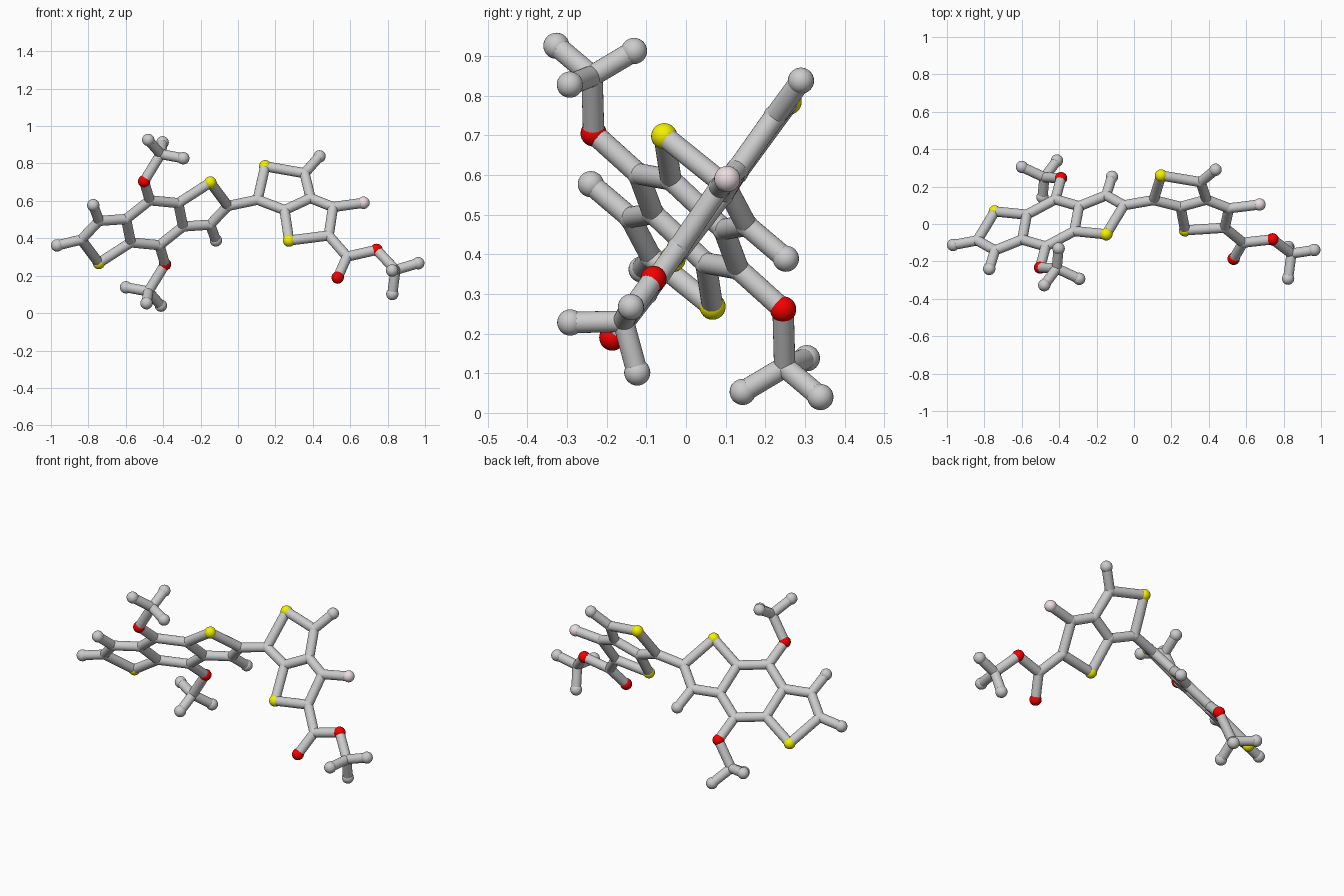
import bpy, bmesh
from mathutils import Vector, Matrix

if "Cube" in bpy.data.objects:
    bpy.data.objects.remove(bpy.data.objects["Cube"])

ROD_R, TIP_R, JOINT_R = 0.027, 0.033, 0.029

# Left fused-ring unit: half of the atoms as offsets from its centre,
# the other half follows by point symmetry (suffix "m")
CENTRE = Vector((-0.446, 0.006, 0.483))
half = {
    "S": (0.298, -0.061, 0.215), "C9": (0.392, 0.094, 0.090),
    "C10": (0.297, 0.147, -0.010), "H10": (0.328, 0.246, -0.094),
    "C8": (0.152, 0.089, -0.020), "C7": (0.127, -0.044, 0.105),
    "C5": (-0.026, -0.126, 0.120), "O": (-0.056, -0.239, 0.222),
    "Ca": (0.033, -0.243, 0.367), "Ma": (-0.034, -0.333, 0.443),
    "Mb": (0.043, -0.137, 0.430), "Mc": (0.153, -0.299, 0.345),
}
atoms = {}
for name, off in half.items():
    atoms[name] = CENTRE + Vector(off)
    atoms[name + "m"] = CENTRE - Vector(off)

half_bonds = ["S C9", "C9 C10", "C10 H10", "C10 C8", "C8 C7", "C7 S", "C7 C5",
              "C5 O", "O Ca", "Ca Ma", "Ca Mb", "Ca Mc"]
bonds = [b.split() for b in half_bonds]
bonds += [[n + "m" for n in b] for b in bonds]
bonds += [["C5", "C8m"], ["C5m", "C8"]]

# Right fused-ring unit with its side chain
right = {
    "C11": (0.105, 0.128, 0.606), "S3": (0.145, 0.259, 0.785),
    "C12": (0.356, 0.224, 0.748), "H12": (0.436, 0.290, 0.838),
    "C13": (0.388, 0.130, 0.615), "C14": (0.249, 0.092, 0.551),
    "S4": (0.273, -0.034, 0.388), "C15": (0.508, 0.084, 0.567),
    "F": (0.671, 0.104, 0.590), "C16": (0.485, -0.020, 0.415),
    "C17": (0.583, -0.100, 0.302), "O3": (0.533, -0.186, 0.190),
    "O4": (0.741, -0.082, 0.338), "C18": (0.842, -0.158, 0.231),
    "Me1": (0.964, -0.139, 0.267), "Me2": (0.825, -0.123, 0.102),
    "Me3": (0.824, -0.292, 0.228), "Hend": (-0.967, -0.112, 0.362),
}
atoms.update({k: Vector(v) for k, v in right.items()})
bonds += [b.split() for b in (
    "C9 C11", "C9m Hend", "C11 S3", "S3 C12", "C12 H12", "C12 C13", "C13 C14",
    "C14 C11", "C14 S4", "S4 C16", "C16 C15", "C15 C13", "C15 F", "C16 C17",
    "C17 O3", "C17 O4", "O4 C18", "C18 Me1", "C18 Me2", "C18 Me3")]


def finish(bm, name, color=None):
    mesh = bpy.data.meshes.new(name)
    bm.to_mesh(mesh)
    bm.free()
    obj = bpy.data.objects.new(name, mesh)
    bpy.context.collection.objects.link(obj)
    if color:
        mat = bpy.data.materials.new(name + "_color")
        mat.diffuse_color = color
        mat.use_nodes = True
        mat.node_tree.nodes["Principled BSDF"].inputs["Base Color"].default_value = mat.diffuse_color
        mesh.materials.append(mat)
    bpy.ops.object.select_all(action="DESELECT")
    obj.select_set(True)
    bpy.context.view_layer.objects.active = obj
    bpy.ops.object.shade_smooth_by_angle()


def balls(name, keys, radius, color=None):
    bm = bmesh.new()
    for k in keys:
        bmesh.ops.create_uvsphere(bm, u_segments=24, v_segments=16, radius=radius,
                                  matrix=Matrix.Translation(atoms[k]))
    finish(bm, name, color)


# Rods between the balls
bm = bmesh.new()
for a, b in bonds:
    p, q = atoms[a], atoms[b]
    rot = (q - p).to_track_quat("Z", "Y").to_matrix().to_4x4()
    bmesh.ops.create_cone(bm, cap_ends=True, segments=24, radius1=ROD_R,
                          radius2=ROD_R, depth=(q - p).length,
                          matrix=Matrix.Translation((p + q) / 2) @ rot)
finish(bm, "connecting_rods")

# Balls grouped by colour, grey ones split into free tips and joints
grey = [k for k in atoms if k[0] in "CHM"]
tips = [k for k in grey if k[0] in "HM"]
balls("grey_tip_balls", tips, TIP_R)
balls("grey_joint_balls", [k for k in grey if k not in tips], JOINT_R)
balls("yellow_balls", [k for k in atoms if k[0] == "S"], TIP_R, (0.9, 0.88, 0.0, 1))
balls("red_balls", [k for k in atoms if k[0] == "O"], TIP_R, (0.9, 0.0, 0.0, 1))
balls("pink_ball", ["F"], TIP_R, (0.85, 0.72, 0.75, 1))
